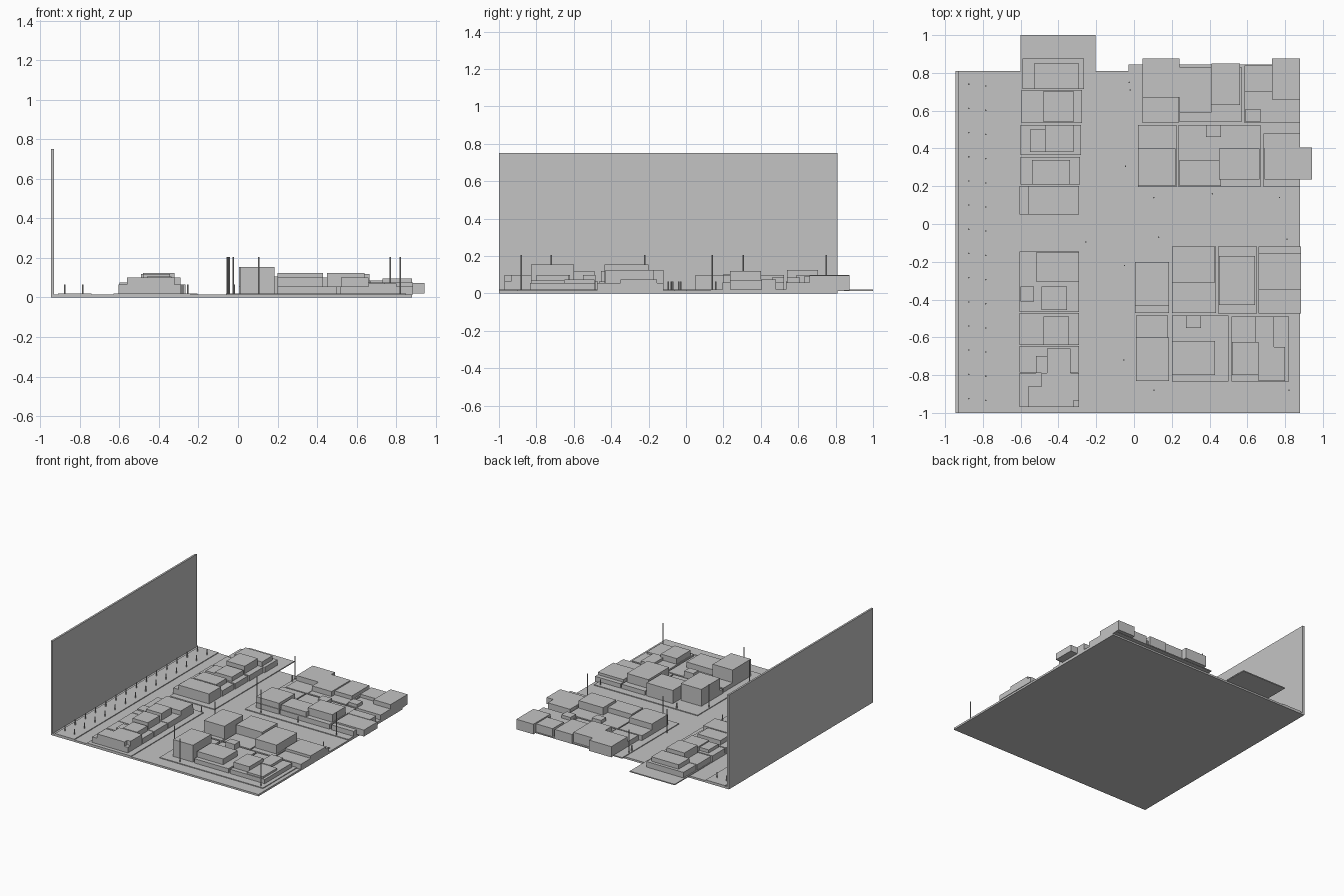
import bpy, bmesh
from mathutils import Matrix, Vector

mat = bpy.data.materials.new("plain grey")
mat.diffuse_color = (0.55, 0.55, 0.55, 1)


def finish(name, bm):
    me = bpy.data.meshes.new(name)
    bm.to_mesh(me)
    bm.free()
    me.materials.append(mat)
    ob = bpy.data.objects.new(name, me)
    bpy.context.collection.objects.link(ob)


def boxes(name, rects, z0, z1=None):
    """Rows of (x0, x1, y0, y1[, top])."""
    bm = bmesh.new()
    for r in rects:
        x0, x1, y0, y1 = r[:4]
        top = z1 if len(r) == 4 else r[4]
        size = Vector((x1 - x0, y1 - y0, top - z0))
        mid = Vector(((x0 + x1) / 2, (y0 + y1) / 2, (z0 + top) / 2))
        bmesh.ops.create_cube(bm, size=1, matrix=Matrix.Translation(mid) @ Matrix.Diagonal(size).to_4x4())
    finish(name, bm)


def posts(name, spots, radius, top):
    bm = bmesh.new()
    for x, y in spots:
        bmesh.ops.create_cone(bm, cap_ends=True, segments=8, radius1=radius, radius2=radius,
                              depth=top - 0.015, matrix=Matrix.Translation((x, y, (top + 0.015) / 2)))
    finish(name, bm)


# ground slab and tall side wall
boxes("ground", [(-0.945, 0.88, -1, 0.81)], 0, 0.015)
boxes("back_wall", [(-0.945, -0.93, -1, 0.81)], 0, 0.75)

# pavements under the city blocks
boxes("pavements", [
    (-0.91, -0.74, -1, 0.81),
    (-0.6, -0.205, 0.0, 1.0),
    (-0.63, -0.24, -1, -0.09),
    (-0.03, 0.88, 0.13, 0.845),
    (-0.06, 0.85, -0.9, -0.06),
], 0.013, 0.021)

# left column: low fronts with upper storeys
boxes("left_back_lots", [
    (-0.59, -0.265, 0.715, 0.875), (-0.595, -0.275, 0.535, 0.71), (-0.6, -0.28, 0.365, 0.525),
    (-0.6, -0.285, 0.21, 0.355), (-0.605, -0.29, 0.05, 0.2)], 0.015, 0.065)
boxes("left_back_upper", [
    (-0.53, -0.29, 0.715, 0.85, 0.1), (-0.48, -0.32, 0.54, 0.705, 0.125),
    (-0.55, -0.47, 0.38, 0.5, 0.09), (-0.47, -0.32, 0.38, 0.525, 0.1),
    (-0.54, -0.34, 0.21, 0.34, 0.1), (-0.56, -0.29, 0.05, 0.2, 0.1)], 0.015)
boxes("left_front_lots", [
    (-0.605, -0.29, -0.465, -0.145), (-0.605, -0.29, -0.64, -0.47),
    (-0.605, -0.29, -0.785, -0.645), (-0.605, -0.29, -0.97, -0.79)], 0.015, 0.065)
boxes("left_front_upper", [
    (-0.52, -0.29, -0.305, -0.15, 0.1), (-0.49, -0.355, -0.455, -0.33, 0.12),
    (-0.6, -0.53, -0.41, -0.33, 0.075), (-0.48, -0.345, -0.64, -0.49, 0.12),
    (-0.46, -0.335, -0.79, -0.66, 0.105), (-0.52, -0.46, -0.79, -0.7, 0.09),
    (-0.49, -0.29, -0.935, -0.79, 0.1), (-0.56, -0.32, -0.97, -0.86, 0.1)], 0.015)

# back right block
boxes("back_right_lots", [
    (0.045, 0.235, 0.535, 0.875), (0.24, 0.57, 0.54, 0.83), (0.585, 0.88, 0.535, 0.84),
    (0.02, 0.225, 0.195, 0.525), (0.235, 0.67, 0.195, 0.525), (0.685, 0.88, 0.195, 0.48)], 0.015, 0.06)
boxes("back_right_upper", [
    (0.045, 0.24, 0.67, 0.875, 0.1), (0.24, 0.41, 0.59, 0.83, 0.1), (0.41, 0.56, 0.63, 0.85, 0.09),
    (0.585, 0.73, 0.7, 0.84, 0.085), (0.59, 0.67, 0.54, 0.61, 0.085), (0.73, 0.88, 0.66, 0.875, 0.095),
    (0.02, 0.22, 0.2, 0.4, 0.105), (0.24, 0.46, 0.2, 0.34, 0.1), (0.45, 0.665, 0.235, 0.4, 0.12),
    (0.38, 0.46, 0.46, 0.525, 0.085), (0.685, 0.88, 0.4, 0.48, 0.075),
    ], 0.015)
boxes("overhanging_building", [(0.69, 0.943, 0.235, 0.405)], 0.021, 0.072)

# front right block
boxes("front_right_lots", [
    (0.005, 0.185, -0.47, -0.2), (0.2, 0.435, -0.47, -0.12), (0.445, 0.65, -0.475, -0.12),
    (0.66, 0.885, -0.475, -0.12), (0.01, 0.18, -0.83, -0.485), (0.2, 0.5, -0.835, -0.485),
    (0.515, 0.82, -0.835, -0.49)], 0.015, 0.055)
boxes("front_right_upper", [
    (0.005, 0.185, -0.435, -0.2, 0.155), (0.2, 0.43, -0.31, -0.12, 0.125),
    (0.45, 0.64, -0.43, -0.17, 0.125), (0.66, 0.885, -0.35, -0.155, 0.075),
    (0.01, 0.185, -0.83, -0.6, 0.155), (0.2, 0.43, -0.8, -0.62, 0.1),
    (0.275, 0.355, -0.55, -0.485, 0.1), (0.52, 0.66, -0.8, -0.625, 0.1),
    (0.66, 0.8, -0.83, -0.65, 0.07), (0.64, 0.74, -0.65, -0.49, 0.075)], 0.015)

# two rows of short bollards beside the wall, and a few at the crossing
rows = [(x, 0.74 - i * 0.128 + dy) for x, dy in ((-0.875, 0), (-0.785, -0.01)) for i in range(14)]
crossing = [(-0.255, -0.095), (0.13, -0.07), (0.81, -0.08), (0.415, 0.16), (-0.02, 0.71)]
posts("bollards", rows + crossing, 0.004, 0.065)

# tall street poles
posts("street_poles", [
    (-0.025, 0.75), (-0.045, 0.305), (-0.055, -0.72), (-0.05, -0.22),
    (0.105, -0.88), (0.82, -0.88), (0.105, 0.14), (0.77, 0.14)], 0.004, 0.205)
